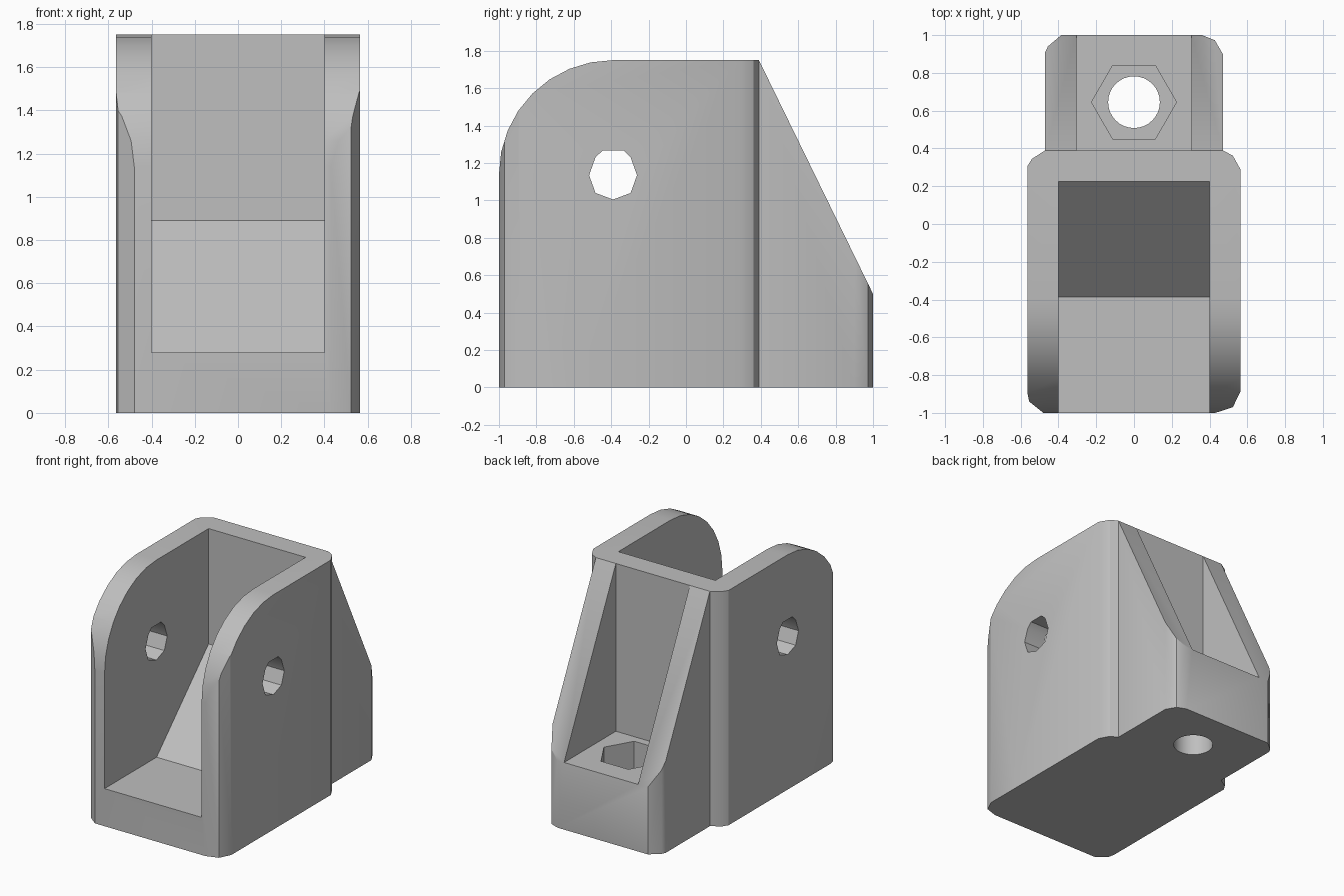
import bpy
import bmesh
from math import cos, sin, pi
from mathutils import Vector

cube = bpy.data.objects.get("Cube")
if cube:
    bpy.data.objects.remove(cube, do_unlink=True)

grey = bpy.data.materials.new("plain_grey")
grey.use_nodes = True
colour = (0.52, 0.52, 0.52, 1)
grey.diffuse_color = colour
grey.node_tree.nodes["Principled BSDF"].inputs["Base Color"].default_value = colour


def prism(name, points, axis, low, high):
    """Extrude an outline along x (points are y, z) or along z (points are x, y)."""
    bm = bmesh.new()

    def place(p, d):
        return (d, *p) if axis == "x" else (*p, d)

    face = bm.faces.new([bm.verts.new(place(p, low)) for p in points])
    solid = bmesh.ops.extrude_face_region(bm, geom=[face])
    moved = [g for g in solid["geom"] if isinstance(g, bmesh.types.BMVert)]
    shift = Vector(place((0, 0), high - low))
    bmesh.ops.translate(bm, verts=moved, vec=shift)
    bmesh.ops.recalc_face_normals(bm, faces=bm.faces)
    mesh = bpy.data.meshes.new(name)
    bm.to_mesh(mesh)
    bm.free()
    mesh.materials.append(grey)
    obj = bpy.data.objects.new(name, mesh)
    bpy.context.collection.objects.link(obj)
    return obj


def ring(count, radius, centre):
    return [(centre[0] + radius * cos(2 * pi * i / count),
             centre[1] + radius * sin(2 * pi * i / count)) for i in range(count)]


def combine(target, tool, operation):
    mod = target.modifiers.new(tool.name, "BOOLEAN")
    mod.object = tool
    mod.operation = operation
    mod.solver = "EXACT"
    bpy.context.view_layer.objects.active = target
    bpy.ops.object.modifier_apply(modifier=mod.name)
    bpy.data.objects.remove(tool, do_unlink=True)


# Footprint: wide fork body at the front, narrower nut housing behind
footprint = [(0.43, -1), (0.523, -0.97), (0.565, -0.885), (0.565, 0.287),
             (0.523, 0.362), (0.47, 0.39), (0.47, 0.9), (0.428, 0.973), (0.36, 1),
             (-0.385, 1), (-0.456, 0.94), (-0.47, 0.91), (-0.47, 0.39),
             (-0.54, 0.345), (-0.565, 0.305), (-0.565, -0.89), (-0.555, -0.94),
             (-0.48, -1)]
bracket = prism("bracket_body", footprint, "z", 0, 2)

# Side outline: rounded fork arms and sloping rear ribs
pivot = (-0.39, 1.14)
arc = [(pivot[0] - 0.61 * cos(a), pivot[1] + 0.61 * sin(a))
       for a in (i * pi / 16 for i in range(9))]
side = [(-1.1, -0.0), (-1.1, 1.14)] + arc + [(0.39, 1.75), (1, 0.5), (1.1, 0.295), (1.1, 0)]
combine(bracket, prism("side_outline", side, "x", -1, 1), "INTERSECT")

# Front slot with a sloping back floor
slot = [(-1.2, 0.28), (-0.387, 0.28), (0.225, 0.89), (0.225, 2), (-1.2, 2)]
combine(bracket, prism("front_slot", slot, "x", -0.4, 0.4), "DIFFERENCE")

# Rear pocket between the ribs
pocket = [(0.39, 0.5), (1.2, 0.5), (1.2, 2), (0.39, 2)]
combine(bracket, prism("rear_pocket", pocket, "x", -0.305, 0.305), "DIFFERENCE")

# Pivot hole with a flattened crown
half = [(0.056, 0.127), (0.094, 0.09), (0.128, -0.005), (0.094, -0.1)]
hole = half + [(0, -0.135)] + [(-y, z) for y, z in reversed(half)]
hole = [(pivot[0] + y, pivot[1] + z) for y, z in hole]
combine(bracket, prism("pivot_hole", hole, "x", -1, 1), "DIFFERENCE")

# Hexagonal nut seat and bolt hole in the housing floor
bolt = (0, 0.645)
combine(bracket, prism("nut_seat", ring(6, 0.225, bolt), "z", 0.25, 0.7), "DIFFERENCE")
combine(bracket, prism("bolt_hole", ring(32, 0.137, bolt), "z", -0.2, 0.4), "DIFFERENCE")

bpy.ops.object.select_all(action="DESELECT")
bracket.select_set(True)
bpy.context.view_layer.objects.active = bracket
bpy.ops.object.shade_smooth_by_angle(angle=pi / 6)
